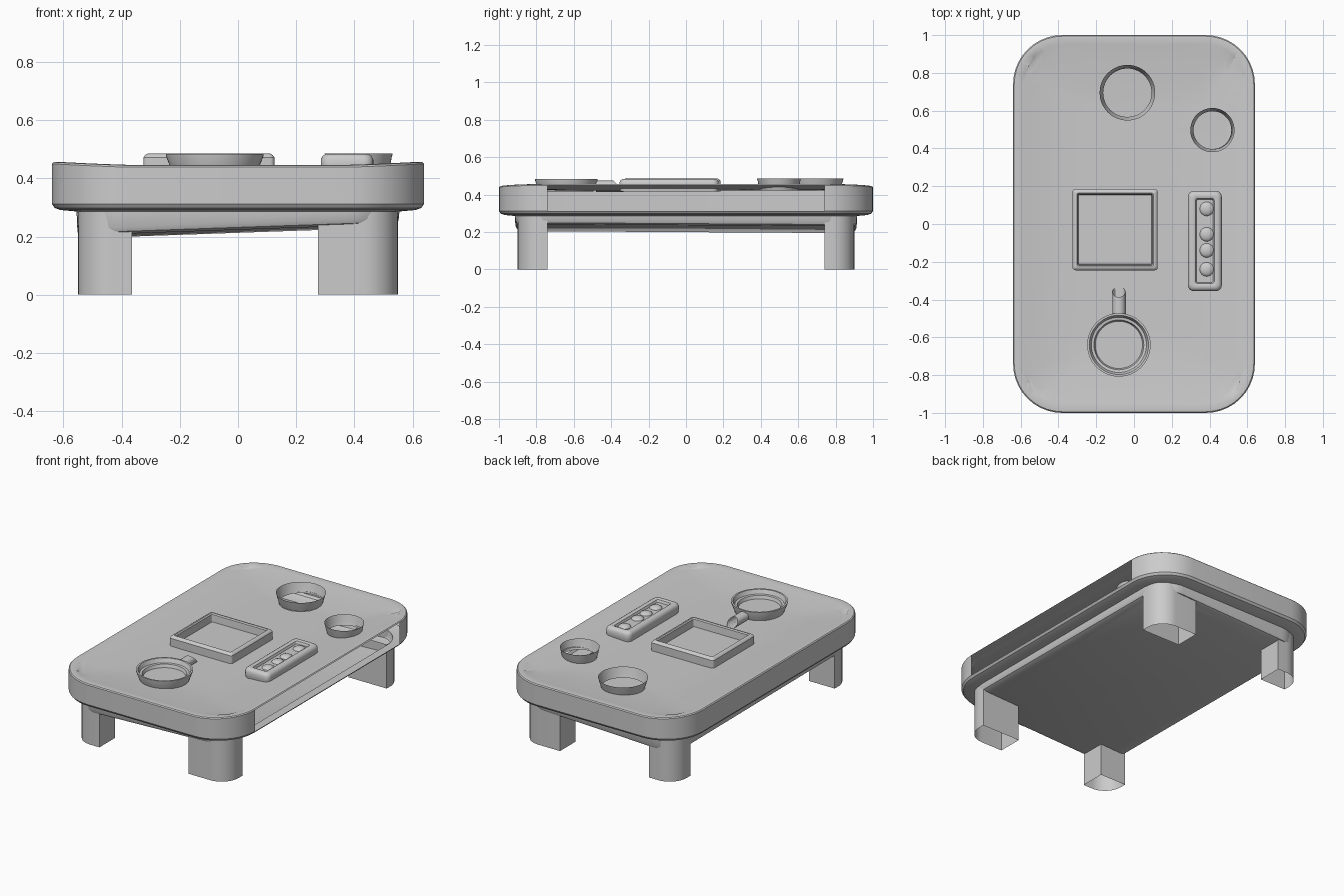
import bpy, bmesh
from math import cos, sin, pi

if "Cube" in bpy.data.objects:
    bpy.data.objects.remove(bpy.data.objects["Cube"])


def rrect(cx, cy, hx, hy, r, z, n=10):
    """Rounded rectangle loop at height z."""
    pts = []
    for k, (sx, sy) in enumerate(((1, 1), (-1, 1), (-1, -1), (1, -1))):
        for i in range(n + 1):
            a = (k + i / n) * pi / 2
            pts.append((cx + sx * (hx - r) + r * cos(a),
                        cy + sy * (hy - r) + r * sin(a), z))
    return pts


def circle(cx, cy, r, z, n=48):
    return [(cx + r * cos(2 * pi * i / n), cy + r * sin(2 * pi * i / n), z) for i in range(n)]


def loft(bm, loops, cap_start=False, cap_end=False):
    """Skin a list of equal-length closed loops."""
    rings = [[bm.verts.new(p) for p in lp] for lp in loops]
    n = len(rings[0])
    for a, b in zip(rings, rings[1:]):
        for i in range(n):
            j = (i + 1) % n
            bm.faces.new((a[i], a[j], b[j], b[i]))
    if cap_start:
        bm.faces.new(rings[0][::-1])
    if cap_end:
        bm.faces.new(rings[-1])
    return rings


def finish(name, bm, angle=0.6):
    bmesh.ops.recalc_face_normals(bm, faces=bm.faces)
    me = bpy.data.meshes.new(name)
    bm.to_mesh(me)
    bm.free()
    ob = bpy.data.objects.new(name, me)
    bpy.context.collection.objects.link(ob)
    bpy.ops.object.select_all(action='DESELECT')
    ob.select_set(True)
    bpy.context.view_layer.objects.active = ob
    bpy.ops.object.shade_smooth_by_angle(angle=angle)
    return ob


def part(name, loops, cap_start=False, cap_end=False):
    bm = bmesh.new()
    loft(bm, loops, cap_start, cap_end)
    return finish(name, bm)


cups = [("large_cup", -0.035, 0.695, 0.147, 0.128), ("small_cup", 0.415, 0.497, 0.117, 0.10)]

# Table body: hollow shell, (inset, height) from the underside up to the rim
profile = [(0.115, 0.218), (0.095, 0.226), (0.088, 0.24), (0.085, 0.286), (0.03, 0.291),
           (0.01, 0.298), (0, 0.312), (0, 0.437), (0.006, 0.443), (0.018, 0.445), (0.05, 0.442)]
loops = []
for k, (d, z) in enumerate(profile):
    loop = rrect(0, 0, 0.64 - d, 1 - d, 0.26 - d, z)
    if k < 3:        # underside is slightly tilted
        loop = [(x, y, z + 0.035 * x - 0.006 * y) for x, y, z in loop]
    elif k >= 7:     # rim rises toward the long sides
        loop = [(x, y, z + 0.013 * max(0, (abs(x) - 0.3) / 0.34) ** 1.5) for x, y, z in loop]
    loops.append(loop)
bm = bmesh.new()
rings = loft(bm, loops, cap_start=True)
rim = set(rings[-1])

# Top sheet, with holes under the cups
edges = [bm.edges.get((rings[-1][i - 1], rings[-1][i])) for i in range(len(rings[-1]))]
for _, cx, cy, rt, rb in cups:
    hole = [bm.verts.new(p) for p in circle(cx, cy, rb + 0.002, 0.442)]
    edges += [bm.edges.new((hole[i - 1], hole[i])) for i in range(len(hole))]
fill = bmesh.ops.triangle_fill(bm, use_beauty=True, use_dissolve=False, edges=edges,
                               normal=(0, 0, 1))
faces = [g for g in fill["geom"] if isinstance(g, bmesh.types.BMFace)]

# Slice the sheet into a grid and sink it into a shallow dish
geom = faces + list({e for f in faces for e in f.edges}) + list({v for f in faces for v in f.verts})
cuts = [((i * 0.08, 0, 0), (1, 0, 0)) for i in range(-7, 8)]
cuts += [((0, i * 0.08, 0), (0, 1, 0)) for i in range(-11, 12)]
for co, no in cuts:
    geom = bmesh.ops.bisect_plane(bm, geom=geom, dist=1e-5, plane_co=co, plane_no=no)["geom"]
sheet = {v for f in geom if isinstance(f, bmesh.types.BMFace) for v in f.verts}
for v in sheet - rim:
    d = max(0, min(0.59 - abs(v.co.x), 0.95 - abs(v.co.y)))
    t = max(0, 1 - d / 0.32)
    edge = 0.442 + 0.013 * max(0, (abs(v.co.x) - 0.3) / 0.34) ** 1.5
    v.co.z = 0.421 + (edge - 0.421) * t ** 1.5

# Long opening in the right wall
bmesh.ops.recalc_face_normals(bm, faces=bm.faces)
wall = [f for f in bm.faces if f.calc_center_median().x > 0.635
        and abs(f.calc_center_median().y) < 0.1
        and 0.31 < f.calc_center_median().z < 0.45]
bmesh.ops.delete(bm, geom=wall, context='FACES')
finish("table_body", bm)

# Legs: hollow, rounded on the outer corner, wider on the right
for sx, inner, side in ((-1, 0.365, "left"), (1, 0.275, "right")):
    for sy, end in ((-1, "front"), (1, "back")):
        r = 0.12
        out = [(0.55 - r + r * cos(i * pi / 20), 0.9 - r + r * sin(i * pi / 20)) for i in range(11)]
        sec = [(inner, 0.74), (0.55, 0.74)] + out + [(inner, 0.9)]
        part(f"{end}_{side}_leg",
             [[(sx * x, sy * y, z) for x, y in sec] for z in (0, 0.286)])

# Open tapered cups
for name, cx, cy, rt, rb in cups:
    part(name, [circle(cx, cy, r, z) for r, z in
                ((rb, 0.421), (rb + 0.008, 0.444), (rt - 0.003, 0.475), (rt, 0.485))])

# Pan with stepped rim
part("pan", [circle(-0.08, -0.64, r, z) for r, z in
             ((0.145, 0.418), (0.168, 0.478), (0.168, 0.484), (0.157, 0.484),
              (0.146, 0.458), (0.132, 0.456), (0.125, 0.436))], cap_end=True)

# Pan handle with slanted open end
n = 24
ring = [(0.034 * cos(2 * pi * i / n), 0.03 * sin(2 * pi * i / n)) for i in range(n)]
part("pan_handle", [[(-0.08 + x, y0 - k * z, 0.445 + z) for x, z in ring]
                    for y0, k in ((-0.48, 0), (-0.36, 0.9))], True, False)

# Square tray
part("square_tray", [rrect(-0.1, -0.03, 0.225 - d, 0.215 - d, 0.015 - d * 0.3, z, 5) for d, z in
                     ((0, 0.418), (0, 0.472), (0.006, 0.48), (0.014, 0.485),
                      (0.022, 0.485), (0.028, 0.478), (0.032, 0.432))], cap_end=True)

# Button holder with a shallow trough
part("button_holder", [rrect(0.375, -0.09, 0.09 - d, 0.265 - d, 0.032 - d * 0.5, z, 6) for d, z in
                       ((0.004, 0.418), (0, 0.44), (0, 0.465), (0.006, 0.477), (0.016, 0.484),
                        (0.03, 0.485), (0.04, 0.481), (0.046, 0.466))], cap_end=True)

# Round buttons
for i, y in enumerate((0.08, -0.055, -0.14, -0.24)):
    bm = bmesh.new()
    bmesh.ops.create_uvsphere(bm, u_segments=24, v_segments=12, radius=0.038)
    for v in bm.verts:
        v.co = (v.co.x + 0.385, v.co.y + y, v.co.z * 0.5 + 0.463)
    finish(f"button_{i + 1}", bm)
